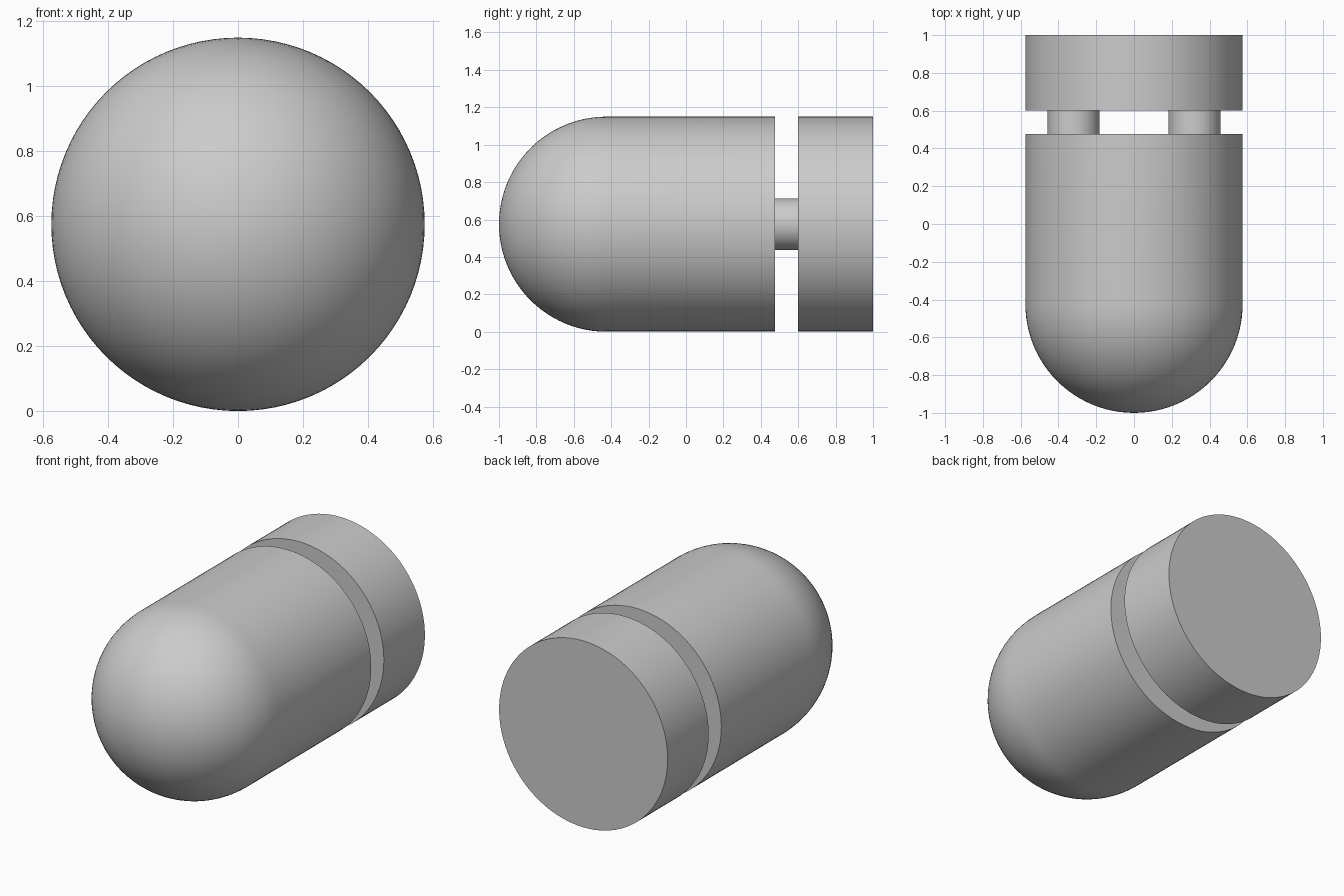
import bpy
import bmesh
from math import sin, cos, pi, radians
from mathutils import Vector, Matrix

R = 0.575          # main radius
AXIS_Z = R         # height of the long axis
FRONT, GAP_START, GAP_END, BACK = -1.0, 0.477, 0.6, 1.0

cube = bpy.data.objects.get("Cube")
if cube:
    bpy.data.objects.remove(cube, do_unlink=True)

grey = bpy.data.materials.new("plain grey")
grey.use_nodes = True
colour = (0.6, 0.6, 0.6, 1.0)
grey.diffuse_color = colour
grey.node_tree.nodes["Principled BSDF"].inputs["Base Color"].default_value = colour


def turned_part(name, profile, x=0.0, steps=96):
    """Spin a (radius, y) profile around the long axis."""
    bm = bmesh.new()
    verts = [bm.verts.new((r, y, 0)) for r, y in profile]
    edges = [bm.edges.new(pair) for pair in zip(verts, verts[1:])]
    bmesh.ops.spin(bm, geom=verts + edges, cent=(0, 0, 0), axis=(0, 1, 0),
                   angle=2 * pi, steps=steps, use_merge=True)
    bmesh.ops.remove_doubles(bm, verts=bm.verts, dist=0.0001)
    bmesh.ops.recalc_face_normals(bm, faces=bm.faces)
    bmesh.ops.transform(bm, matrix=Matrix.Translation(Vector((x, 0, AXIS_Z))), verts=bm.verts)
    mesh = bpy.data.meshes.new(name)
    bm.to_mesh(mesh)
    bm.free()
    mesh.materials.append(grey)
    obj = bpy.data.objects.new(name, mesh)
    bpy.context.collection.objects.link(obj)
    bpy.ops.object.select_all(action="DESELECT")
    obj.select_set(True)
    bpy.context.view_layer.objects.active = obj
    bpy.ops.object.shade_smooth_by_angle(angle=radians(30))
    return obj


def cylinder_profile(radius, start, end):
    return [(0, start), (radius, start), (radius, end), (0, end)]


# Domed body: quarter circle nose, straight wall, flat back
dome_steps = 24
dome = [(R * sin(a), FRONT + R - R * cos(a))
        for a in (i * pi / 2 / dome_steps for i in range(dome_steps + 1))]
turned_part("domed_body", dome + [(R, GAP_START), (0, GAP_START)])

# Back disc
turned_part("back_disc", cylinder_profile(R, GAP_END, BACK))

# Two pins joining the body and the disc
for side, x in (("left", 0.32), ("right", -0.32)):
    turned_part(side + "_pin", cylinder_profile(0.138, GAP_START, GAP_END), x, 48)
